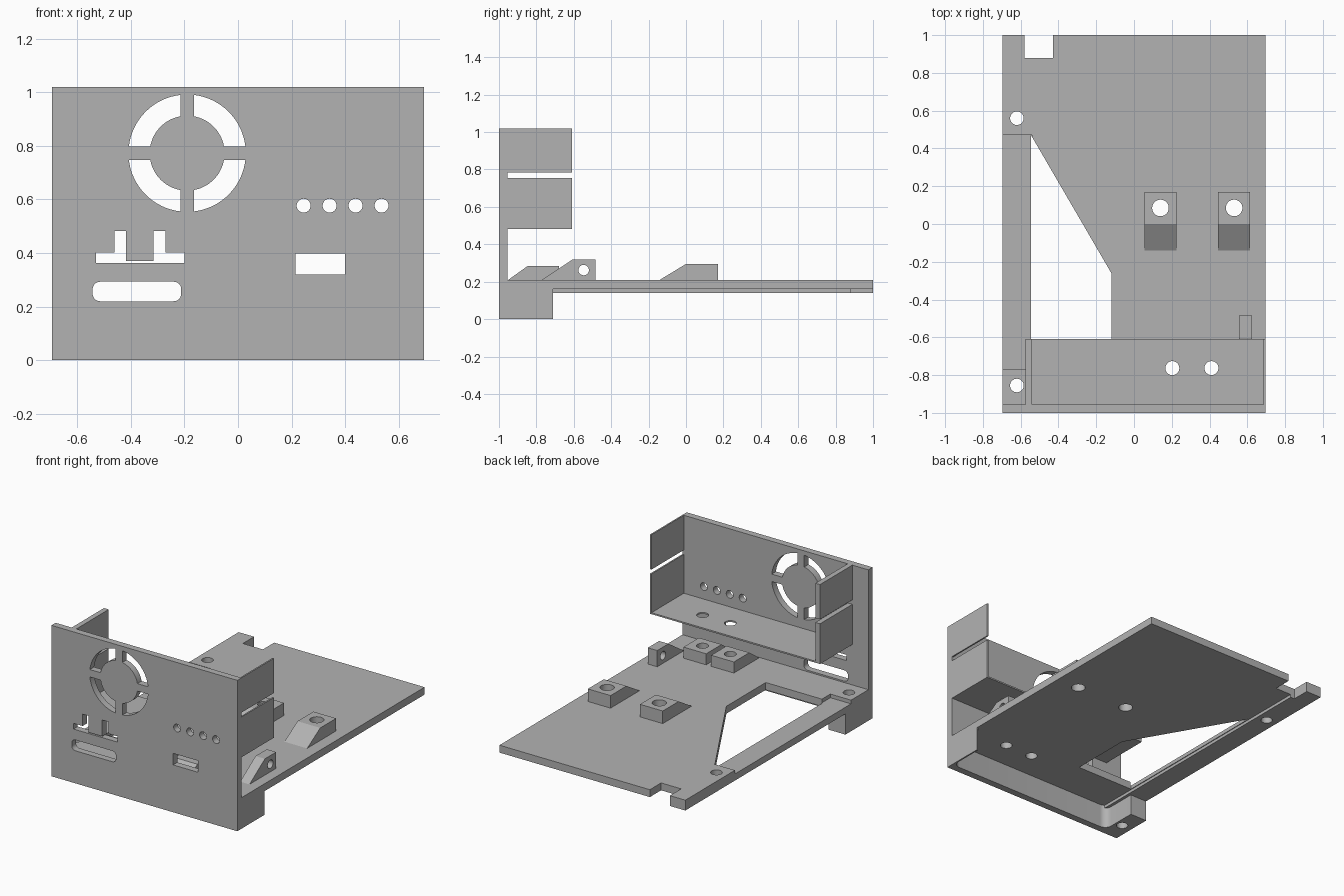
import bpy, bmesh
from math import sin, cos, asin, pi
from mathutils import Vector

cube = bpy.data.objects.get("Cube")
if cube:
    bpy.data.objects.remove(cube)

grey = bpy.data.materials.new("plain grey")
grey.use_nodes = True
COLOUR = (0.45, 0.45, 0.45, 1)
grey.diffuse_color = COLOUR
grey.node_tree.nodes["Principled BSDF"].inputs["Base Color"].default_value = COLOUR

PLACE = {"x": lambda a, b, d: (d, a, b),
         "y": lambda a, b, d: (a, d, b),
         "z": lambda a, b, d: (a, b, d)}


def prism(name, pts, axis, lo, hi):
    """Extrude a flat outline along an axis."""
    bm = bmesh.new()
    face = bm.faces.new([bm.verts.new(PLACE[axis](a, b, lo)) for a, b in pts])
    new = bmesh.ops.extrude_face_region(bm, geom=[face])["geom"]
    bmesh.ops.translate(bm, vec=Vector(PLACE[axis](0, 0, hi - lo)),
                        verts=[v for v in new if isinstance(v, bmesh.types.BMVert)])
    bmesh.ops.recalc_face_normals(bm, faces=bm.faces)
    me = bpy.data.meshes.new(name)
    bm.to_mesh(me)
    bm.free()
    me.materials.append(grey)
    ob = bpy.data.objects.new(name, me)
    bpy.context.collection.objects.link(ob)
    return ob


def rect(a0, a1, b0, b1):
    return [(a0, b0), (a1, b0), (a1, b1), (a0, b1)]


def arc(a, b, r, start, end, n=10):
    return [(a + r * cos(start + (end - start) * i / n),
             b + r * sin(start + (end - start) * i / n)) for i in range(n + 1)]


def circle(a, b, r):
    return arc(a, b, r, 0, 2 * pi, 32)[:-1]


def cut(ob, pts, axis, lo, hi):
    """Remove a prism from a part and bake the result."""
    tool = prism("cutter", pts, axis, lo, hi)
    tool.hide_render = True
    mod = ob.modifiers.new("cut", "BOOLEAN")
    mod.operation, mod.solver, mod.object = "DIFFERENCE", "EXACT", tool
    deps = bpy.context.evaluated_depsgraph_get()
    me = bpy.data.meshes.new_from_object(ob.evaluated_get(deps))
    ob.modifiers.clear()
    ob.data = me
    bpy.data.objects.remove(tool)


W = 0.695          # half width
BACK = -0.955      # inner face of the front panel
TOP = 0.21         # top of the base

# Front panel
panel = prism("front_panel", rect(-W, W, 0, 1.02), "y", -1, BACK)
holes = []
# four fan vents with parallel sides
for q in range(4):
    outer, inner, gap = 0.219, 0.14, 0.025
    o, i, t = asin(gap / outer), asin(gap / inner), q * pi / 2
    holes.append(arc(-0.19, 0.773, outer, t + o, t + pi / 2 - o, 16)
                 + arc(-0.19, 0.773, inner, t + pi / 2 - i, t + i, 16))
# indicator holes
holes += [circle(0.245 + 0.097 * k, 0.577, 0.026) for k in range(4)]
# port openings
holes.append(rect(0.215, 0.40, 0.32, 0.398))
holes.append([(-0.53, 0.363), (-0.20, 0.363), (-0.20, 0.402), (-0.27, 0.402),
              (-0.27, 0.482), (-0.315, 0.482), (-0.315, 0.371), (-0.418, 0.371),
              (-0.418, 0.482), (-0.462, 0.482), (-0.462, 0.402), (-0.53, 0.402)])
r = 0.028
slot = []
for k, (a, b) in enumerate([(-0.24, 0.265), (-0.515, 0.265), (-0.515, 0.248), (-0.24, 0.248)]):
    slot += arc(a, b, r, k * pi / 2, (k + 1) * pi / 2, 6)
holes.append(slot)
for pts in holes:
    cut(panel, pts, "y", -1.1, -0.9)

# Base plate with window, notch, lowered side rail and thinner main area
base = prism("base_plate", rect(-W, W, BACK, 1), "z", 0.14, TOP)
cut(base, rect(-0.55, 0.8, -1.1, 1.1), "z", 0.1, 0.16)
cut(base, rect(-0.8, -0.54, -0.77, 0.47), "z", 0.185, 0.3)
cut(base, [(-0.545, 0.47), (-0.545, -0.68), (-0.12, -0.68), (-0.12, -0.26)], "z", 0, 0.4)
cut(base, rect(-0.58, -0.43, 0.88, 1.1), "z", 0, 0.4)
for y in (0.56, -0.855):
    cut(base, circle(-0.62, y, 0.036), "z", 0, 0.4)

# Foot: solid corner on one side, thin wall on the other, rounded inside
f = 0.05
foot_outline = ([(-W, BACK), (W, BACK), (W, -0.71), (0.685, -0.71)]
                + arc(0.685 - f, BACK + 0.002 + f, f, 0, -pi / 2)
                + arc(-0.57 + f, BACK + 0.002 + f, f, -pi / 2, -pi)
                + [(-0.57, -0.71), (-W, -0.71)])
foot = prism("front_foot", foot_outline, "z", 0, 0.162)
cut(foot, circle(-0.62, -0.855, 0.036), "z", -0.1, 0.4)


# Wedge mounts with vertical screw holes through the base
def mount(x, y, half, front, flat, back, height, hole_y, radius):
    profile = [(front, TOP), (back, TOP), (back, height), (flat, height)]
    ob = prism("screw_mount", profile, "x", x - half, x + half)
    for part in (ob, base):
        cut(part, circle(x, hole_y, radius), "z", 0, 0.44)


for x in (0.14, 0.53):
    mount(x, 0, 0.085, -0.14, 0, 0.17, 0.295, 0.085, 0.044)
for x in (0.203, 0.41):
    mount(x, 0, 0.085, -0.95, -0.845, -0.68, 0.285, -0.763, 0.037)

# Side bracket with a cross hole
bracket = prism("side_bracket", [(-0.77, TOP), (-0.485, TOP), (-0.485, 0.32), (-0.605, 0.32)],
                "x", 0.555, 0.625)
cut(bracket, circle(-0.547, 0.262, 0.028), "x", 0.4, 0.8)

# Shelf behind the panel
shelf = prism("shelf", rect(-0.575, W, BACK, -0.61), "z", 0.483, 0.493)
for x in (0.203, 0.41):
    cut(shelf, circle(x, -0.763, 0.037), "z", 0.3, 0.6)

# Side flaps, two per side, with a gap between
for side, x0, x1 in (("left", 0.685, W), ("right", -0.575, -0.54)):
    for level, z0, z1 in (("lower", 0.493, 0.755), ("upper", 0.785, 1.02)):
        prism(side + "_" + level + "_flap", rect(BACK, -0.61, z0, z1), "x", x0, x1)

# Smooth only the rounded walls
for ob in bpy.context.scene.objects:
    ob.select_set(ob.type == "MESH")
bpy.context.view_layer.objects.active = panel
bpy.ops.object.shade_smooth_by_angle(angle=0.5)
